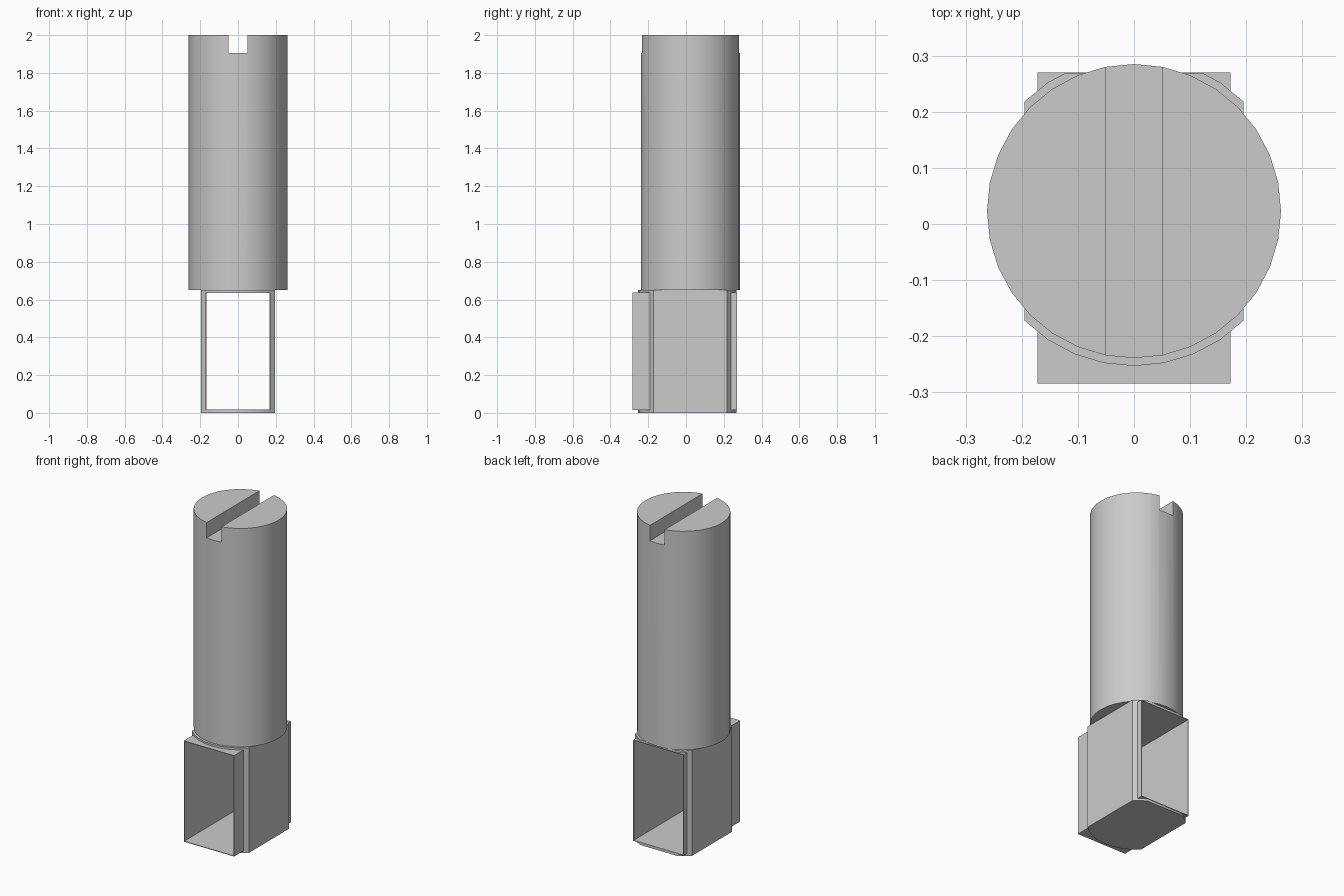
import bpy, bmesh
from mathutils import Vector

cube = bpy.data.objects.get("Cube")
if cube:
    bpy.data.objects.remove(cube, do_unlink=True)

AXIS_Y = 0.023        # centre line of the round parts
SEGMENTS = 32

grey = bpy.data.materials.new("plain grey")
grey.use_nodes = True
GREY = (0.6, 0.6, 0.6, 1)
grey.diffuse_color = GREY
grey.node_tree.nodes["Principled BSDF"].inputs["Base Color"].default_value = GREY


def add_object(name, bm):
    bmesh.ops.recalc_face_normals(bm, faces=bm.faces)
    mesh = bpy.data.meshes.new(name)
    bm.to_mesh(mesh)
    bm.free()
    obj = bpy.data.objects.new(name, mesh)
    mesh.materials.append(grey)
    bpy.context.collection.objects.link(obj)
    return obj


def box(name, low, high):
    bm = bmesh.new()
    bmesh.ops.create_cube(bm, size=1)
    low, high = Vector(low), Vector(high)
    for v in bm.verts:
        v.co = (low + high) / 2 + v.co * (high - low)
    return add_object(name, bm)


def cylinder(name, radius, bottom, top, cuts=()):
    """Upright cylinder, with flats sliced where each cut plane says."""
    bm = bmesh.new()
    bmesh.ops.create_cone(bm, cap_ends=True, segments=SEGMENTS, radius1=radius,
                          radius2=radius, depth=top - bottom)
    bmesh.ops.translate(bm, verts=bm.verts, vec=(0, AXIS_Y, (top + bottom) / 2))
    for point, normal in cuts:
        cut = bmesh.ops.bisect_plane(bm, geom=bm.verts[:] + bm.edges[:] + bm.faces[:],
                                     plane_co=point, plane_no=normal, clear_outer=True)
        edges = [e for e in cut["geom_cut"] if isinstance(e, bmesh.types.BMEdge)]
        bmesh.ops.holes_fill(bm, edges=edges)
    return add_object(name, bm)


def subtract(obj, cutter):
    mod = obj.modifiers.new("cut", "BOOLEAN")
    mod.operation = "DIFFERENCE"
    mod.solver = "EXACT"
    mod.object = cutter
    bpy.ops.object.select_all(action="DESELECT")
    bpy.context.view_layer.objects.active = obj
    obj.select_set(True)
    bpy.ops.object.modifier_apply(modifier=mod.name)
    bpy.data.objects.remove(cutter, do_unlink=True)
    bpy.ops.object.shade_smooth_by_angle(angle=0.52)


# Round shaft with a straight slot across its top
shaft = cylinder("shaft", 0.262, 0.65, 2.0)
subtract(shaft, box("slot_cutter", (-0.05, -1, 1.905), (0.05, 1, 2.1)))

# Sleeve: disc with flat sides and back, open from front to back
sleeve = cylinder("sleeve", 0.276, 0, 0.65, [
    ((0.195, 0, 0), (1, 0, 0)),
    ((-0.195, 0, 0), (-1, 0, 0)),
    ((0, 0.268, 0), (0, 1, 0))])
subtract(sleeve, box("sleeve_cutter", (-0.17, -1, 0.016), (0.17, 1, 0.636)))

# Thin rectangular liner that sticks out at the front and back
liner = box("liner", (-0.172, -0.284, 0.014), (0.172, 0.27, 0.638))
subtract(liner, box("liner_cutter", (-0.168, -1, 0.018), (0.168, 1, 0.634)))
